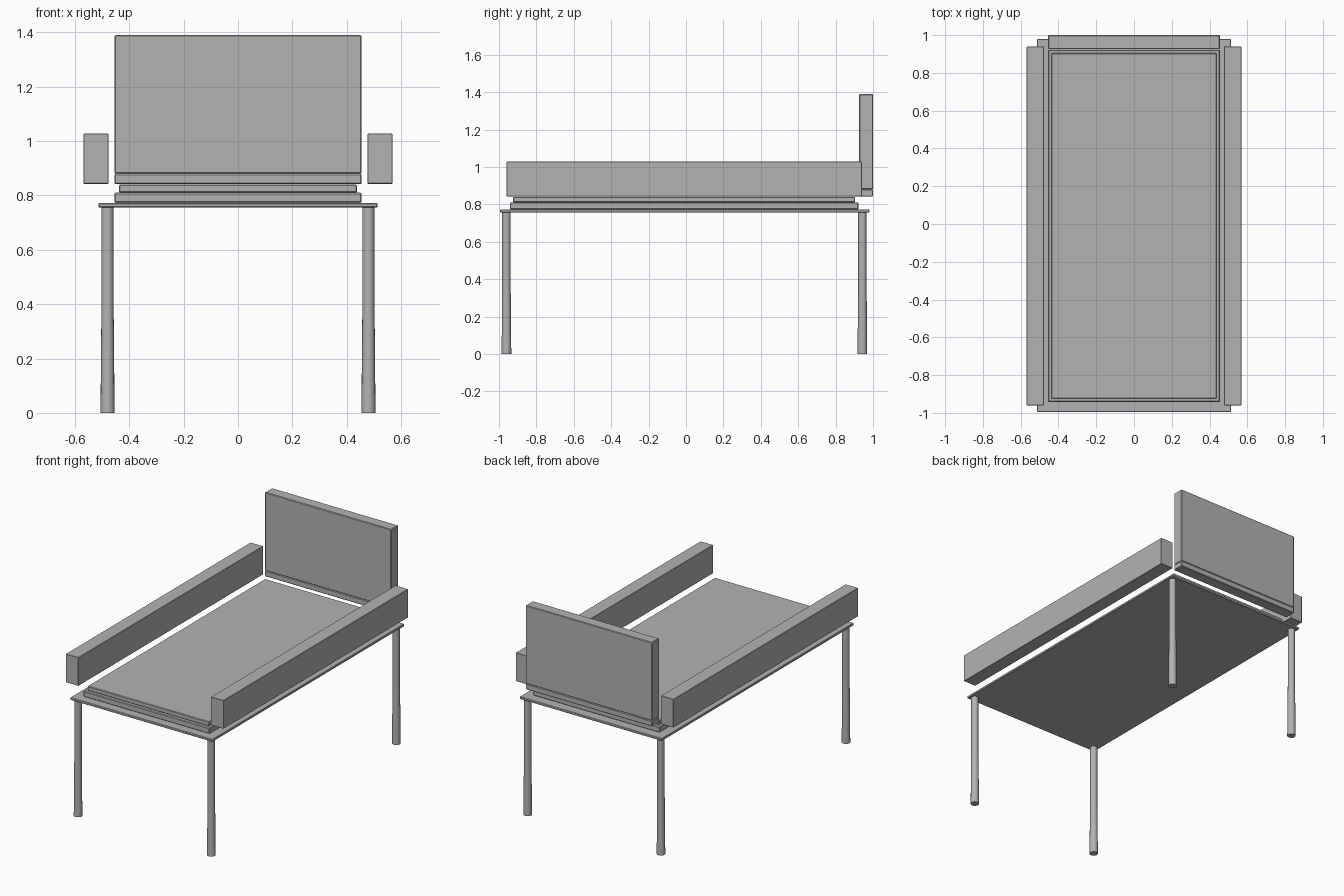
import bpy

cube = bpy.data.objects.get("Cube")
if cube:
    bpy.data.objects.remove(cube, do_unlink=True)

grey = bpy.data.materials.new("plain grey")
grey.use_nodes = True
grey.diffuse_color = (0.45, 0.45, 0.45, 1)
grey.node_tree.nodes["Principled BSDF"].inputs["Base Color"].default_value = (0.45, 0.45, 0.45, 1)


def slab(name, x, y, z, bevel=0.004):
    """Box spanning the given ranges, with slightly softened edges."""
    spans = (x, y, z)
    bpy.ops.mesh.primitive_cube_add(size=1, location=[(a + b) / 2 for a, b in spans])
    obj = bpy.context.object
    obj.name = name
    obj.scale = [b - a for a, b in spans]
    bpy.ops.object.transform_apply(location=False, rotation=False, scale=True)
    obj.data.materials.append(grey)
    if bevel:
        mod = obj.modifiers.new("soft edges", "BEVEL")
        mod.width = bevel
        mod.segments = 1
    return obj


def post(name, x, y, z0, z1, r0, r1):
    """Tapered round leg section."""
    bpy.ops.mesh.primitive_cone_add(vertices=16, radius1=r0, radius2=r1,
                                    depth=z1 - z0, location=(x, y, (z0 + z1) / 2))
    obj = bpy.context.object
    obj.name = name
    obj.data.materials.append(grey)
    bpy.ops.object.shade_smooth_by_angle()


# Thin base board and the stepped mattress above it
slab("base_board", (-0.513, 0.513), (-0.995, 0.98), (0.756, 0.772), 0.003)
slab("mattress_lower", (-0.455, 0.455), (-0.942, 0.922), (0.773, 0.81))
slab("mattress_upper", (-0.438, 0.438), (-0.924, 0.904), (0.81, 0.84))

# Headboard with its bottom strip
slab("headboard", (-0.455, 0.455), (0.926, 1.0), (0.88, 1.39))
slab("headboard_strip", (-0.455, 0.455), (0.926, 1.0), (0.842, 0.88))

# Side rails and legs, mirrored left and right
for side, s in (("left", 1), ("right", -1)):
    slab(side + "_rail", sorted((s * 0.477, s * 0.568)), (-0.96, 0.94), (0.843, 1.028), 0.002)
    for end, y in (("front", -0.96), ("back", 0.943)):
        post(f"{end}_{side}_leg_upper", s * 0.48, y, 0.38, 0.757, 0.0225, 0.0225)
        post(f"{end}_{side}_leg_lower", s * 0.48, y, 0, 0.38, 0.026, 0.0225)
